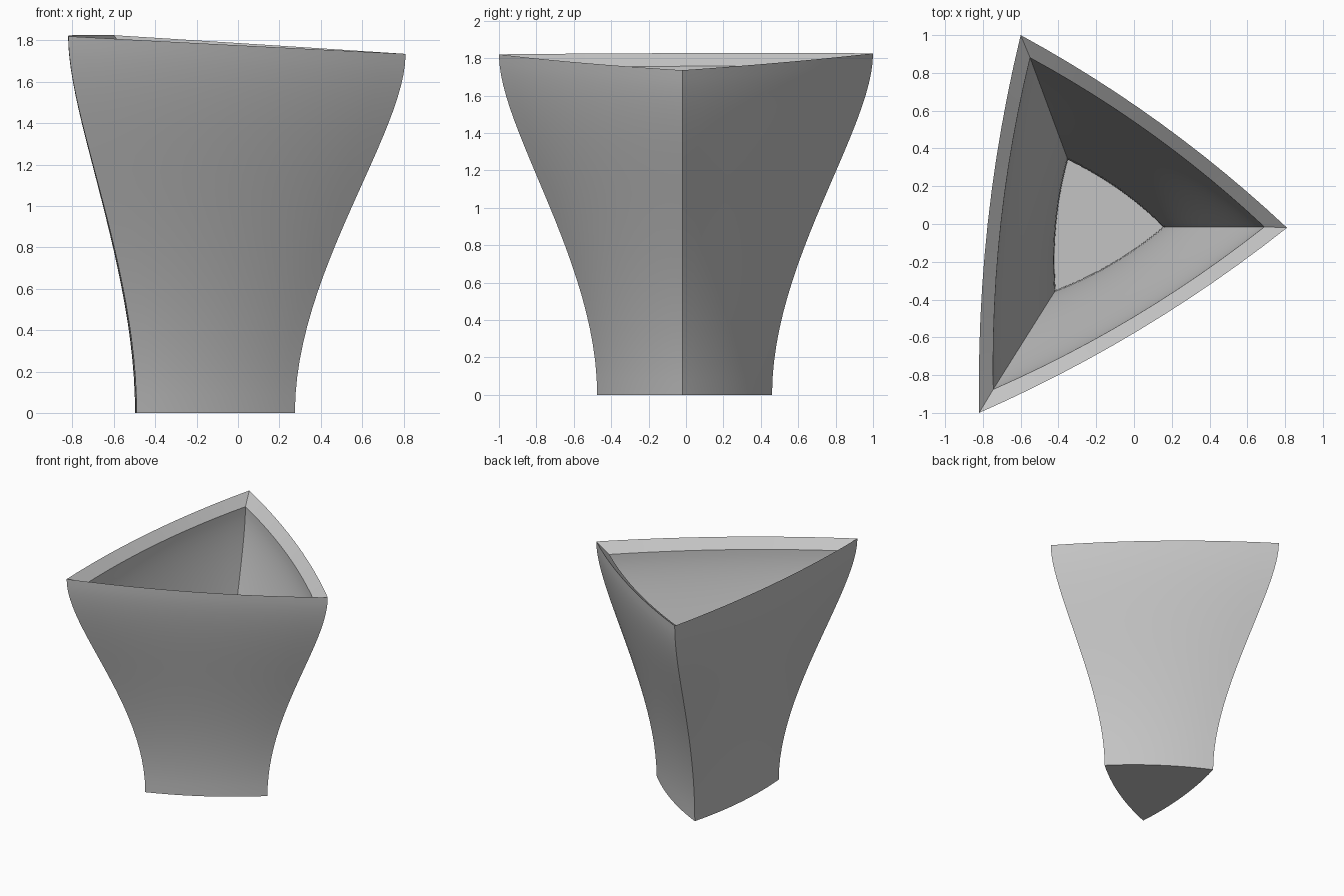
import bpy, bmesh, math
from mathutils import Vector
from mathutils.geometry import interpolate_bezier

cube = bpy.data.objects.get("Cube")
if cube:
    bpy.data.objects.remove(cube, do_unlink=True)

SIDE_STEPS = 12   # segments along each curved side
LEVELS = 24       # rings up the wall

# Corners of the plan, counter-clockwise: right, back, front-left
FOOT = [Vector((0.275, -0.02)), Vector((-0.40, 0.46)), Vector((-0.49, -0.475))]
RIM = [Vector((0.81, -0.02)), Vector((-0.60, 1.0)), Vector((-0.82, -1.0))]
WALL = [Vector((-0.12, 0.005)), Vector((0.05, -0.12)), Vector((0.075, 0.125))]
FLOOR_Z, RIM_DROP = 0.08, 0.07

# S-shaped flare: x is the height fraction, y the spread
flare = interpolate_bezier((0, 0), (0.39, 0), (0.78, 1), (1, 1), LEVELS + 1)


def rim_height(p):
    """Top edge lies on a gently tilted plane."""
    return 1.782 - 0.0575 * p.x + 0.009 * p.y


def outline(spread, inset):
    """Triangle with bowed sides at the given spread."""
    corners = [a.lerp(b, spread) + w * inset for a, b, w in zip(FOOT, RIM, WALL)]
    bow = 0.043 - 0.011 * spread
    points = []
    for i, a in enumerate(corners):
        b = corners[(i + 1) % 3]
        side = b - a
        outward = Vector((side.y, -side.x))
        for k in range(SIDE_STEPS):
            u = k / SIDE_STEPS
            points.append(a + side * u + outward * (4 * bow * u * (1 - u)))
    return points


def wall_rings(bm, inset, bottom, drop):
    """Stack of outlines following the flare."""
    tops = [rim_height(p) - drop for p in outline(1, 0)]
    rings = []
    for level in flare:
        ring = [bm.verts.new((p.x, p.y, bottom + (top - bottom) * level.x))
                for p, top in zip(outline(level.y, inset), tops)]
        rings.append(ring)
    return rings


bm = bmesh.new()
# Outside wall upward, over the sloped lip, then down the inside wall
rings = wall_rings(bm, 0, 0, 0) + wall_rings(bm, 1, FLOOR_Z, RIM_DROP)[::-1]
count = 3 * SIDE_STEPS
for low, high in zip(rings, rings[1:]):
    for i in range(count):
        j = (i + 1) % count
        bm.faces.new((low[i], low[j], high[j], high[i]))
# Underside and inner floor
bm.faces.new(rings[0][::-1])
bm.faces.new(rings[-1])
bmesh.ops.recalc_face_normals(bm, faces=bm.faces)

mesh = bpy.data.meshes.new("flared_vase")
bm.to_mesh(mesh)
bm.free()
vase = bpy.data.objects.new("flared_vase", mesh)
bpy.context.collection.objects.link(vase)

# Plain grey finish
grey = bpy.data.materials.new("plain_grey")
grey.use_nodes = True
colour = (0.55, 0.55, 0.55, 1)
grey.diffuse_color = colour
grey.node_tree.nodes["Principled BSDF"].inputs["Base Color"].default_value = colour
mesh.materials.append(grey)

bpy.ops.object.select_all(action='DESELECT')
vase.select_set(True)
bpy.context.view_layer.objects.active = vase
bpy.ops.object.shade_smooth_by_angle(angle=math.radians(30))
